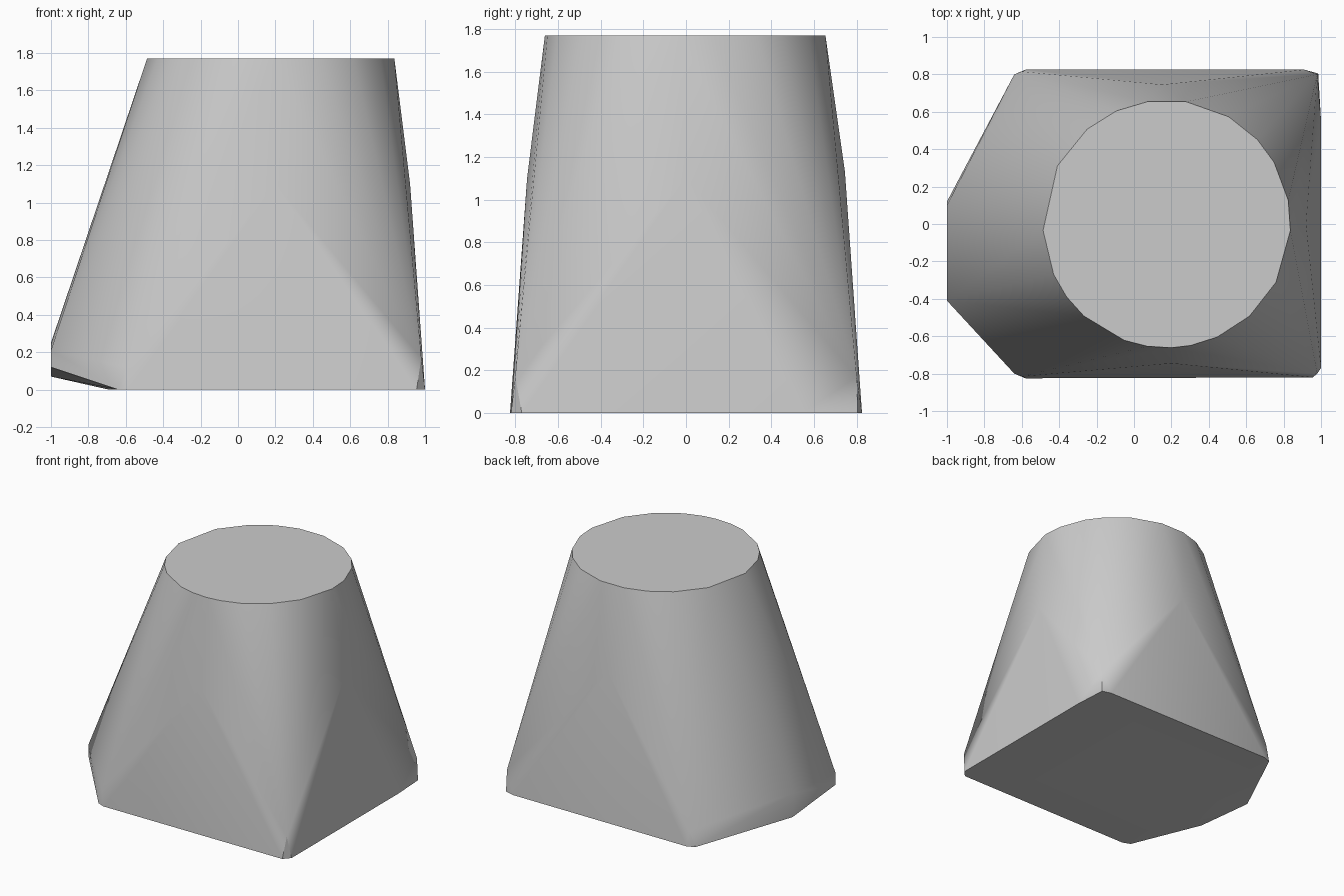
import bpy
import bmesh
from math import radians, cos, sin

cube = bpy.data.objects.get("Cube")
if cube:
    bpy.data.objects.remove(cube, do_unlink=True)


def make_material(name, colour):
    material = bpy.data.materials.new(name)
    material.use_nodes = True
    material.diffuse_color = colour
    shader = material.node_tree.nodes["Principled BSDF"]
    shader.inputs["Base Color"].default_value = colour
    return material


# Flat round top, with unevenly spaced rim corners
top_height = 1.77
rim_angles = [-3, 11, 30, 43, 60, 81, 99, 114, 130, 152, 183,
              204, 216, 228, 250, 261, 272, 281, 294, 312, 332]
rim = [(0.175 + 0.662 * cos(radians(a)), 0.662 * sin(radians(a)), top_height)
       for a in rim_angles]

# Slight outward swell of the walls
swell = [(0.15, 0.745, 1.13), (0.2, -0.745, 1.1), (0.92, 0, 1.1)]

# Square base corners on the +x side, each with a small chamfer
base_corners = [(0.955, -0.82, 0), (1, -0.77, 0), (0.98, -0.8, 0.17),
                (0.91, 0.825, 0), (0.985, 0.805, 0), (0.98, 0.8, 0.17),
                (1, 0.55, 0)]

# Chamfered base corners on the -x side, mirrored front to back
for side in (-1, 1):
    base_corners += [(-0.58, side * 0.825, 0), (-0.64, side * 0.8, 0),
                     (-0.6, side * 0.815, 0.12)]

# Raised nose on the -x side
nose = [(-0.69, 0.1, 0), (-1, 0.12, 0.07), (-1, 0.1, 0.25),
        (-1, -0.41, 0.12), (-1, -0.41, 0.21)]

# Wrap all corners in one tapered block
mesh = bpy.data.meshes.new("tapered_block")
bm = bmesh.new()
for corner in rim + swell + base_corners + nose:
    bm.verts.new(corner)
hull = bmesh.ops.convex_hull(bm, input=bm.verts)
loose = {v for v in hull["geom_interior"] + hull["geom_unused"]
         if isinstance(v, bmesh.types.BMVert)}
bmesh.ops.delete(bm, geom=list(loose), context="VERTS")
bmesh.ops.dissolve_limit(bm, angle_limit=radians(0.5),
                         verts=bm.verts, edges=bm.edges)
bmesh.ops.recalc_face_normals(bm, faces=bm.faces)
bm.to_mesh(mesh)
bm.free()

block = bpy.data.objects.new("tapered_block", mesh)
bpy.context.collection.objects.link(block)
mesh.materials.append(make_material("plain_grey", (0.6, 0.6, 0.6, 1)))

# Smooth walls, crisp rim and base
bpy.ops.object.select_all(action="DESELECT")
bpy.context.view_layer.objects.active = block
block.select_set(True)
bpy.ops.object.shade_smooth_by_angle(angle=radians(30))
